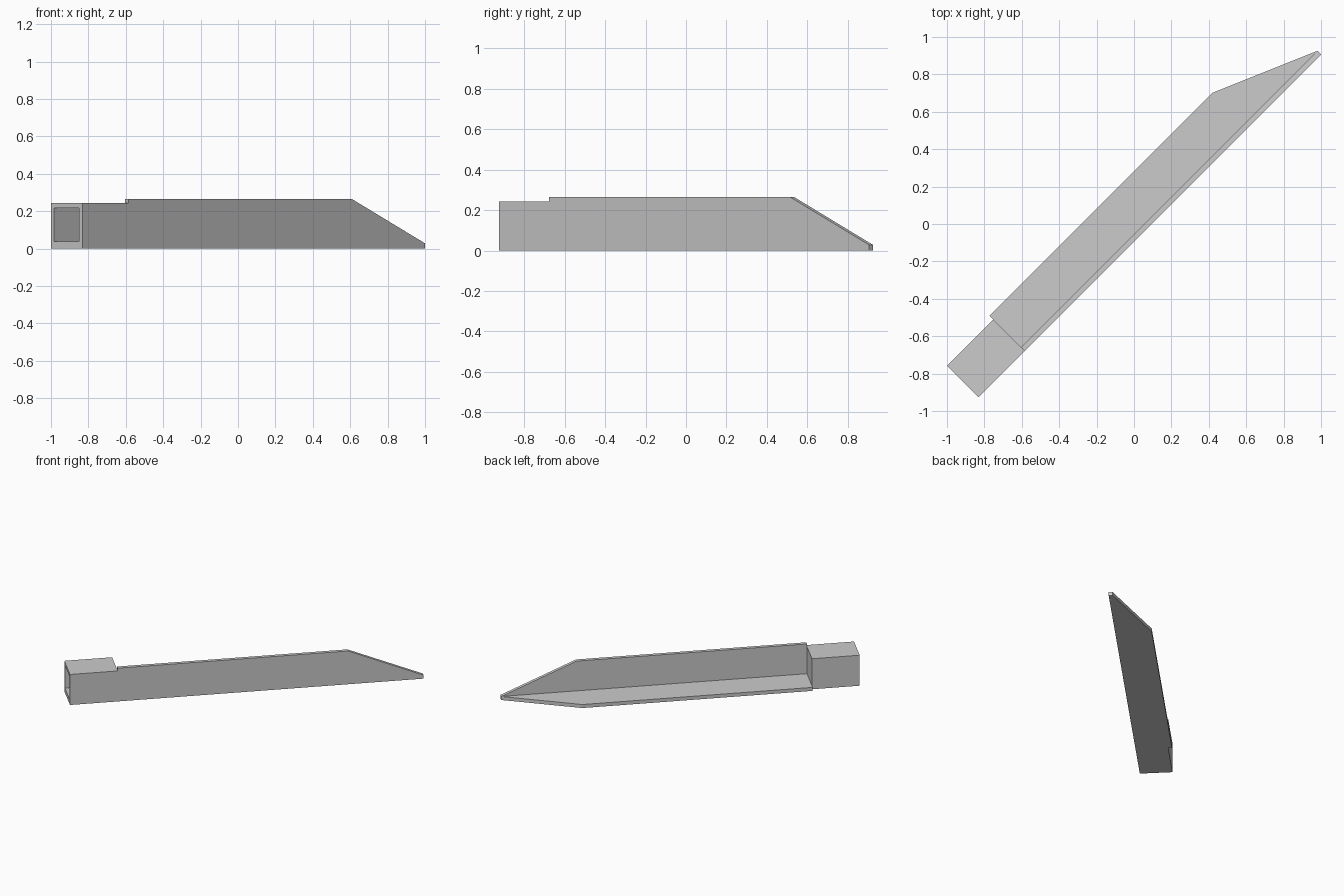
import bpy, bmesh
from math import radians
from mathutils import Matrix

cube = bpy.data.objects.get("Cube")
if cube:
    bpy.data.objects.remove(cube, do_unlink=True)

steel = bpy.data.materials.new("grey steel")
steel.use_nodes = True
colour = (0.6, 0.6, 0.6, 1)
steel.diffuse_color = colour
steel.node_tree.nodes["Principled BSDF"].inputs["Base Color"].default_value = colour

# Local frame: x runs along the beam, y across it, then turned 45 degrees
PLACE = Matrix.Translation((-0.832, -0.926, 0)) @ Matrix.Rotation(radians(45), 4, "Z")
LENGTH, START, BEND = 2.591, 0.35, 2.038
WIDTH, WALL = 0.265, 0.028
TUBE_W, TUBE_H = 0.237, 0.243


def finish(bm, name):
    bmesh.ops.recalc_face_normals(bm, faces=bm.faces)
    bm.transform(PLACE)
    mesh = bpy.data.meshes.new(name)
    bm.to_mesh(mesh)
    bm.free()
    mesh.materials.append(steel)
    obj = bpy.data.objects.new(name, mesh)
    bpy.context.collection.objects.link(obj)


# Angle beam: two matching tapered flanges, the second mirrored over the corner
profile = [(START, 0), (LENGTH, 0), (LENGTH, WALL), (BEND, WIDTH), (START, WIDTH)]
for name, upright in (("floor_flange", False), ("upright_flange", True)):
    bm = bmesh.new()
    points = [(u, 0, w) if upright else (u, w, 0) for u, w in profile]
    face = bm.faces.new([bm.verts.new(p) for p in points])
    ext = bmesh.ops.extrude_face_region(bm, geom=[face])
    moved = [g for g in ext["geom"] if isinstance(g, bmesh.types.BMVert)]
    bmesh.ops.translate(bm, verts=moved, vec=(0, WALL, 0) if upright else (0, 0, WALL))
    finish(bm, name)

# Square socket with a recessed open end
bm = bmesh.new()
bmesh.ops.create_cube(bm, size=1, matrix=Matrix.Translation((START / 2, TUBE_W / 2, TUBE_H / 2))
                      @ Matrix.Diagonal((START, TUBE_W, TUBE_H, 1)))
end = min(bm.faces, key=lambda f: f.calc_center_median().x)
bmesh.ops.inset_individual(bm, faces=[end], thickness=0.034)
for v in end.verts:
    v.co.z = 0.037 if v.co.z < TUBE_H / 2 else 0.218
ext = bmesh.ops.extrude_face_region(bm, geom=[end])
moved = [g for g in ext["geom"] if isinstance(g, bmesh.types.BMVert)]
bmesh.ops.translate(bm, verts=moved, vec=(START - WALL, 0, 0))
if end.is_valid:
    bmesh.ops.delete(bm, geom=[end], context="FACES_ONLY")
finish(bm, "end_socket")
